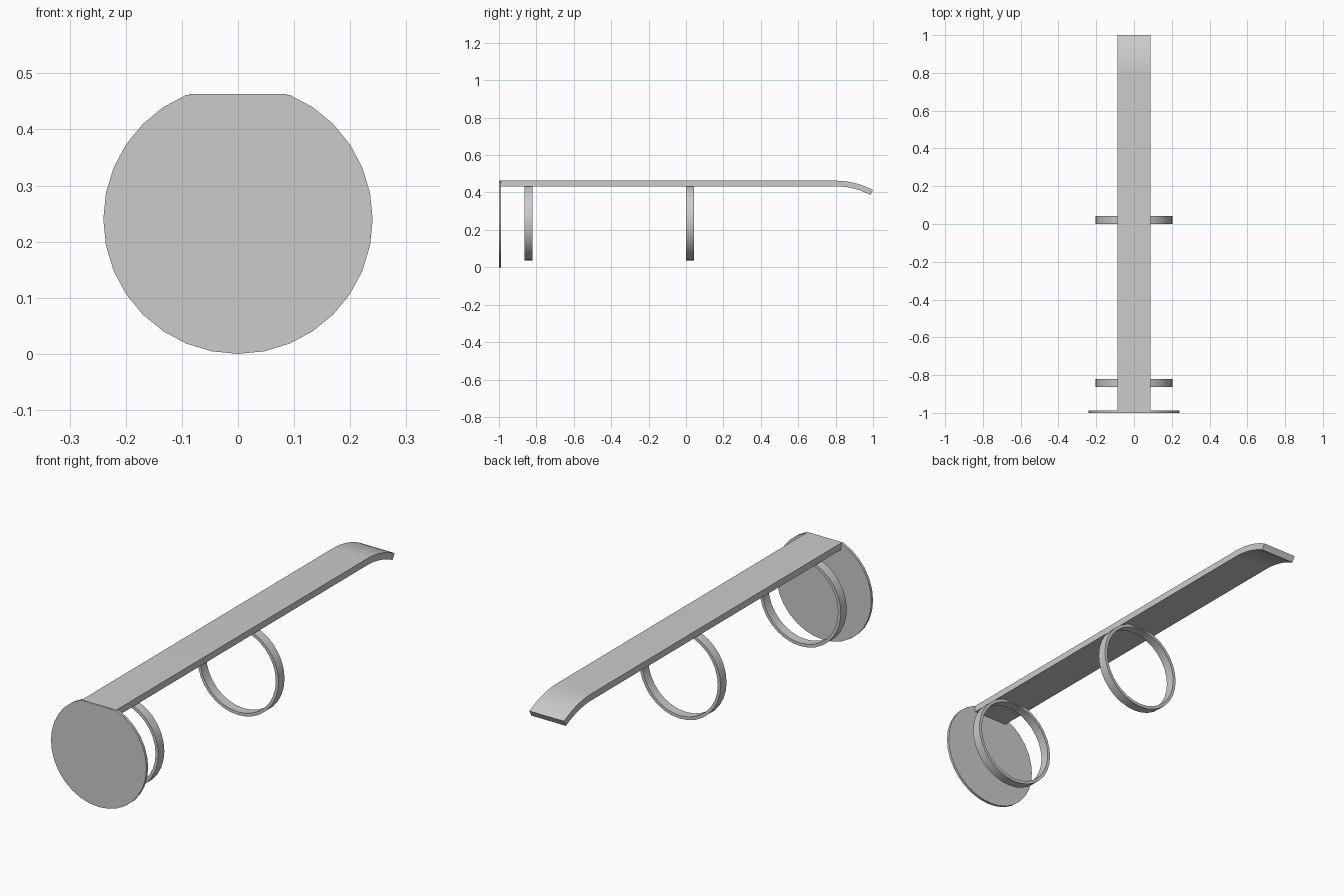
import bpy, bmesh
from math import sin, cos, radians, pi

if "Cube" in bpy.data.objects:
    bpy.data.objects.remove(bpy.data.objects["Cube"])

SIDES = 32
CENTRE_Z = 0.24


def make_object(name, bm, angle=30):
    bmesh.ops.recalc_face_normals(bm, faces=bm.faces)
    mesh = bpy.data.meshes.new(name)
    bm.to_mesh(mesh)
    bm.free()
    obj = bpy.data.objects.new(name, mesh)
    bpy.context.collection.objects.link(obj)
    bpy.ops.object.select_all(action='DESELECT')
    obj.select_set(True)
    bpy.context.view_layer.objects.active = obj
    bpy.ops.object.shade_smooth_by_angle(angle=radians(angle))
    return obj


def extrude_face(bm, points, offset):
    face = bm.faces.new([bm.verts.new(p) for p in points])
    new = bmesh.ops.extrude_face_region(bm, geom=[face])['geom']
    bmesh.ops.translate(bm, vec=offset,
                        verts=[v for v in new if isinstance(v, bmesh.types.BMVert)])


def circle(radius, y):
    return [(radius * sin(2 * pi * i / SIDES), y,
             CENTRE_Z + radius * cos(2 * pi * i / SIDES)) for i in range(SIDES)]


# Long flat bar with a down-curved end
top, thick, half = 0.463, 0.03, 0.087
bend_y, bend_r, bend_angle, steps = 0.8, 0.426, radians(28), 10
upper, lower = [(-half, -0.998, top)], [(-half, -0.998, top - thick)]
for i in range(steps + 1):
    a = bend_angle * i / steps
    for line, r in ((upper, bend_r), (lower, bend_r - thick)):
        line.append((-half, bend_y + r * sin(a), top - bend_r + r * cos(a)))
bm = bmesh.new()
extrude_face(bm, upper + lower[::-1], (2 * half, 0, 0))
make_object("top_bar", bm)

# End disc, its crown cut flat level with the bar
bm = bmesh.new()
rim = [p for p in circle(0.24, -1.0) if p[2] < top]
extrude_face(bm, rim, (0, 0.012, 0))
make_object("end_disc", bm)


# Clamp rings hanging under the bar
def ring(name, y, width=0.043, outer=0.204, inner=0.19):
    bm = bmesh.new()
    loops = [[bm.verts.new(p) for p in circle(r, yy)]
             for r, yy in ((outer, y), (outer, y + width),
                           (inner, y + width), (inner, y))]
    for k in range(4):
        a, b = loops[k], loops[(k + 1) % 4]
        for i in range(SIDES):
            j = (i + 1) % SIDES
            bm.faces.new((a[i], a[j], b[j], b[i]))
    make_object(name, bm)


ring("rear_ring", -0.863)
ring("middle_ring", 0.0)
